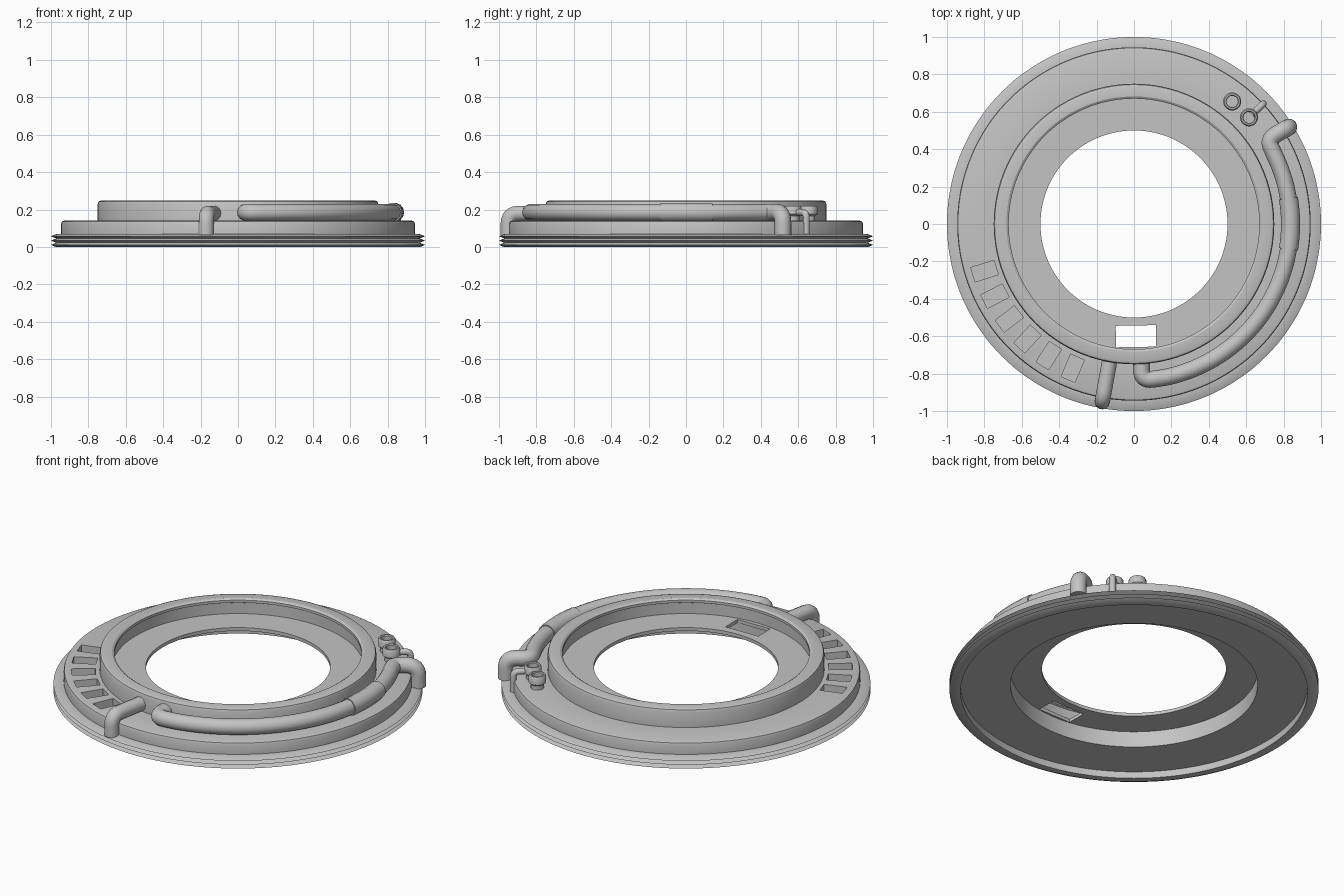
import bpy
import bmesh
from math import cos, sin, radians
from mathutils import Vector, Matrix

cube = bpy.data.objects.get("Cube")
if cube:
    bpy.data.objects.remove(cube, do_unlink=True)

# One plain grey for the whole model
GREY = (0.55, 0.55, 0.55, 1)
grey = bpy.data.materials.new("plain grey")
grey.use_nodes = True
grey.diffuse_color = GREY
for node in grey.node_tree.nodes:
    if node.type == "BSDF_PRINCIPLED":
        node.inputs["Base Color"].default_value = GREY


def select(obj):
    bpy.ops.object.select_all(action="DESELECT")
    obj.select_set(True)
    bpy.context.view_layer.objects.active = obj


def smooth(obj, angle=32):
    select(obj)
    bpy.ops.object.shade_smooth_by_angle(angle=radians(angle))


def add_mesh(name, bm):
    mesh = bpy.data.meshes.new(name)
    bm.to_mesh(mesh)
    bm.free()
    obj = bpy.data.objects.new(name, mesh)
    bpy.context.collection.objects.link(obj)
    mesh.materials.append(grey)
    return obj


def lathe(name, profile, steps, location=(0, 0, 0)):
    """Spin a closed profile of (radius, height) points around z."""
    bm = bmesh.new()
    verts = [bm.verts.new((r, 0, z)) for r, z in profile]
    edges = [bm.edges.new((a, b)) for a, b in zip(verts, verts[1:] + verts[:1])]
    bmesh.ops.spin(bm, geom=verts + edges, cent=(0, 0, 0), axis=(0, 0, 1),
                   angle=radians(360), steps=steps)
    bmesh.ops.remove_doubles(bm, verts=bm.verts, dist=0.0001)
    bmesh.ops.dissolve_degenerate(bm, edges=bm.edges, dist=0.0001)
    bmesh.ops.recalc_face_normals(bm, faces=bm.faces)
    obj = add_mesh(name, bm)
    obj.location = location
    return obj


def rounded(points, radius):
    """Fillet the inner corners of a path."""
    pts = [Vector(p) for p in points]
    path = [pts[0]]
    for a, b, c in zip(pts, pts[1:], pts[2:]):
        p = b + (a - b).normalized() * min(radius, (a - b).length / 2)
        q = b + (c - b).normalized() * min(radius, (c - b).length / 2)
        steps = 8 if radius <= (a - b).length or radius <= (c - b).length else 2
        for i in range(steps + 1):
            t = i / steps
            path.append(p * (1 - t) ** 2 + b * 2 * t * (1 - t) + q * t ** 2)
    return path + [pts[-1]]


def pipe(name, path, radius):
    clean = [path[0]]
    for p in path[1:]:
        if (Vector(p) - Vector(clean[-1])).length > 0.001:
            clean.append(p)
    curve = bpy.data.curves.new(name, "CURVE")
    curve.dimensions = "3D"
    curve.bevel_depth = radius
    curve.bevel_resolution = 5
    curve.use_fill_caps = True
    spline = curve.splines.new("POLY")
    spline.points.add(len(clean) - 1)
    for point, p in zip(spline.points, clean):
        point.co = (*p, 1)
    curve.materials.append(grey)
    obj = bpy.data.objects.new(name, curve)
    bpy.context.collection.objects.link(obj)
    select(obj)
    bpy.ops.object.convert(target="MESH")
    obj = bpy.context.view_layer.objects.active
    smooth(obj, 40)
    return obj


def arc(radius, start, end, z, step=3):
    n = max(2, round(abs(end - start) / step))
    angles = [radians(start + (end - start) * i / n) for i in range(n + 1)]
    return [(radius * cos(a), radius * sin(a), z) for a in angles]


# Ring body: threaded rim, stepped top, raised collar, thin inner plate
thread = [(0.975, 0)]
for i in range(3):
    thread += [(1.0, 0.011 + i * 0.023), (0.972, 0.0225 + i * 0.023)]
profile = thread + [
    (0.945, 0.07), (0.945, 0.125), (0.941, 0.136), (0.93, 0.14),
    (0.75, 0.14), (0.75, 0.23), (0.745, 0.243), (0.732, 0.248),
    (0.682, 0.248), (0.67, 0.24), (0.67, 0.225), (0.68, 0.22), (0.68, 0.155),
    (0.5, 0.155), (0.5, 0.135), (0.67, 0.135), (0.67, 0.04), (0.94, 0.04), (0.94, 0)]
body = lathe("ring_body", profile, 144)

# Row of shallow pockets and one opening through the inner plate
bm = bmesh.new()


def cut_box(angle, radius, size, z):
    place = (Matrix.Rotation(radians(angle), 4, "Z")
             @ Matrix.Translation((radius, 0, z))
             @ Matrix.Diagonal((*size, 1)))
    bmesh.ops.create_cube(bm, size=1, matrix=place)


for i in range(6):
    cut_box(197.5 + i * 9.9, 0.838, (0.13, 0.08, 0.1), 0.14)
cut_box(-89, 0.6, (0.115, 0.215, 0.1), 0.145)
cutter = add_mesh("pocket_cutter", bm)
cutter.hide_render = True
cut = body.modifiers.new("pockets", "BOOLEAN")
cut.operation = "DIFFERENCE"
cut.solver = "EXACT"
cut.object = cutter
select(body)
bpy.ops.object.modifier_apply(modifier=cut.name)
bpy.data.objects.remove(cutter, do_unlink=True)
smooth(body, 30)

# Long pipe round the collar, with a sleeve at its middle
Z = 0.185
path = [(0.04, -0.72, Z), (0.04, -0.838, Z)] + arc(0.837, -79, 27, Z)
path += [(0.715, 0.455, Z), (0.828, 0.518, Z), (0.828, 0.518, 0.065)]
pipe("long_pipe", rounded(path, 0.07), 0.045)
pipe("pipe_sleeve", arc(0.837, -9.3, 9.5, Z), 0.051)

# Short pipe from the collar over the edge
path = [(-0.128, -0.72, 0.18), (-0.17, -0.95, 0.18), (-0.17, -0.95, 0.065)]
pipe("short_pipe", rounded(path, 0.06), 0.041)

# Two hollow fittings and the thin tube joined to one of them
fitting = [(0, 0.13), (0.036, 0.13), (0.036, 0.165), (0.048, 0.175), (0.048, 0.21),
           (0.042, 0.22), (0.034, 0.22), (0.03, 0.215), (0.03, 0.18), (0, 0.18)]
for name, x, y in (("rear_fitting", 0.525, 0.655), ("front_fitting", 0.615, 0.57)):
    smooth(lathe(name, fitting, 32, (x, y, 0)))
path = [(0.63, 0.585, 0.185), (0.692, 0.643, 0.185), (0.692, 0.643, 0.065)]
pipe("thin_tube", rounded(path, 0.03), 0.018)
